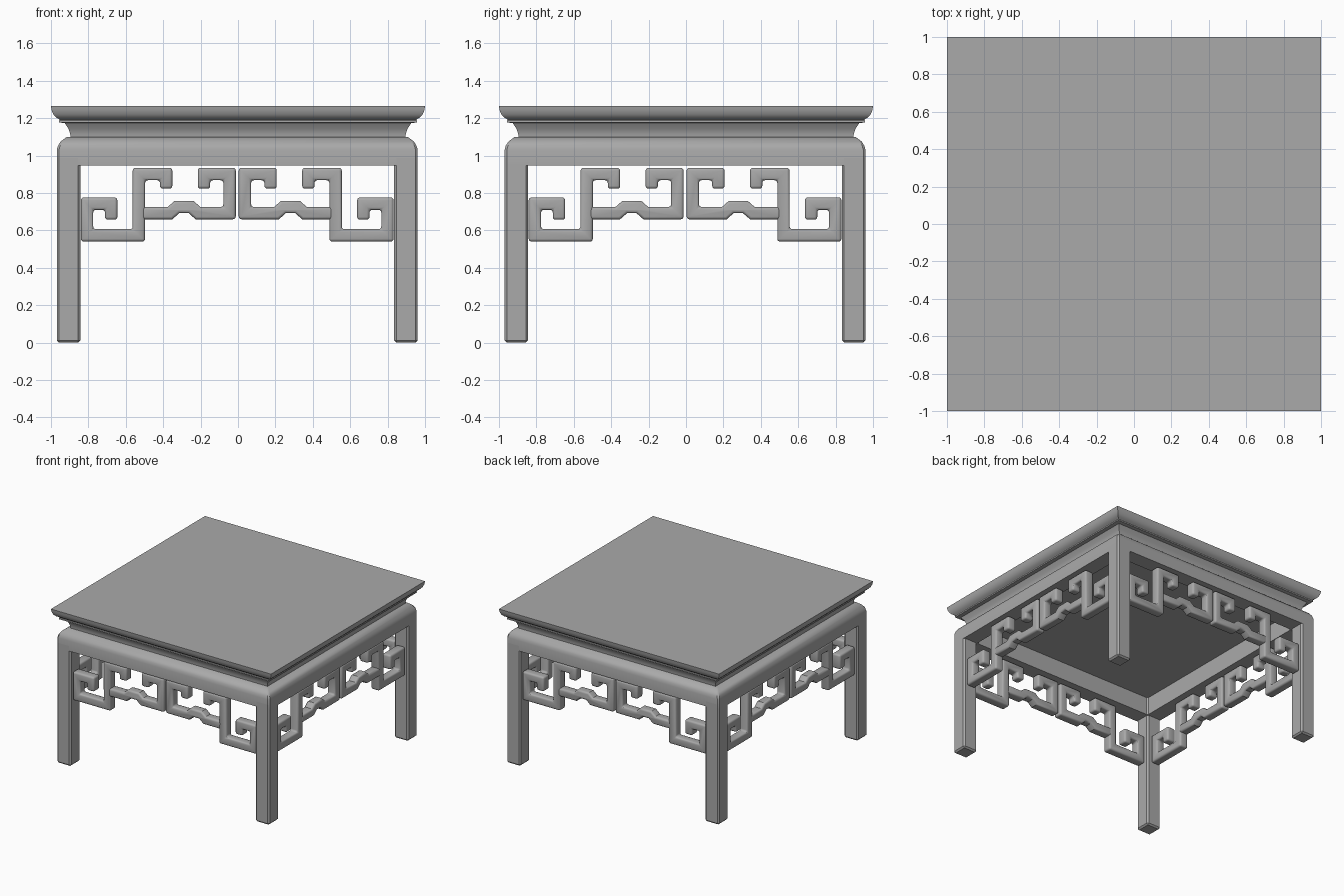
import bpy, bmesh, math
from mathutils import Vector, Matrix

cube = bpy.data.objects.get("Cube")
if cube:
    bpy.data.objects.remove(cube, do_unlink=True)

grey = bpy.data.materials.new("grey lacquer")
grey.use_nodes = True
colour = (0.4, 0.4, 0.4, 1)
grey.diffuse_color = colour
grey.node_tree.nodes["Principled BSDF"].inputs["Base Color"].default_value = colour

OFFSET = Vector((-0.004, -0.005, 0))   # the under-frame sits a hair off centre
CHAMFER = 0.012                        # cut on leg and apron corners


def finish(bm, name, bevel=0, segments=1):
    bmesh.ops.recalc_face_normals(bm, faces=bm.faces)
    mesh = bpy.data.meshes.new(name)
    bm.to_mesh(mesh)
    bm.free()
    obj = bpy.data.objects.new(name, mesh)
    bpy.context.collection.objects.link(obj)
    mesh.materials.append(grey)
    bpy.ops.object.select_all(action='DESELECT')
    obj.select_set(True)
    bpy.context.view_layer.objects.active = obj
    if bevel:
        mod = obj.modifiers.new("Soft edges", 'BEVEL')
        mod.width = bevel
        mod.segments = segments
        mod.limit_method = 'ANGLE'
        mod.angle_limit = math.radians(50)
        bpy.ops.object.modifier_apply(modifier=mod.name)
    bpy.ops.object.shade_smooth_by_angle(angle=math.radians(35))
    return obj


def square_ring(bm, half, z, cut):
    """Corner vertices of a square, each corner split in two if it is cut."""
    points = []
    for k in range(4):
        turn = Matrix.Rotation(k * math.pi / 2, 3, 'Z')
        corner = [(half, half - cut, z), (half - cut, half, z)] if cut else [(half, half, z)]
        points += [turn @ Vector(p) for p in corner]
    return [bm.verts.new(p) for p in points]


def square_loft(name, profile, closed, cut=0):
    """Stack square rings of (half width, height); closed joins last to first."""
    bm = bmesh.new()
    rings = [square_ring(bm, half, z, cut) for half, z in profile]
    pairs = list(zip(rings, rings[1:]))
    if closed:
        pairs.append((rings[-1], rings[0]))
    else:
        bm.faces.new(rings[0])
        bm.faces.new(rings[-1])
    count = len(rings[0])
    for a, b in pairs:
        for i in range(count):
            j = (i + 1) % count
            bm.faces.new((a[i], a[j], b[j], b[i]))
    return finish(bm, name)


def strip_outline(path, half):
    """Mitred outline of a bar following a path in the x-z plane."""
    pts = [Vector(p) for p in path]
    left, right = [], []
    for i, p in enumerate(pts):
        before = (p - pts[i - 1]).normalized() if i else None
        after = (pts[i + 1] - p).normalized() if i < len(pts) - 1 else None
        before, after = before or after, after or before
        n1 = Vector((-before.y, before.x))
        n2 = Vector((-after.y, after.x))
        m = (n1 + n2) * (half / (1 + n1.dot(n2)))
        left.append(p + m)
        right.append(p - m)
    return left + right[::-1]


def fret_bar(name, path, turn, mirror, depth=0.075, inset=0.907):
    bm = bmesh.new()
    outline = strip_outline(path, 0.033)
    face = bm.faces.new([bm.verts.new((p.x, -inset - depth / 2, p.y)) for p in outline])
    ext = bmesh.ops.extrude_face_region(bm, geom=[face])
    verts = [v for v in ext["geom"] if isinstance(v, bmesh.types.BMVert)]
    bmesh.ops.translate(bm, verts=verts, vec=(0, depth, 0))
    if mirror:
        bmesh.ops.scale(bm, verts=bm.verts, vec=(-1, 1, 1))
    bmesh.ops.rotate(bm, verts=bm.verts, matrix=Matrix.Rotation(turn, 3, 'Z'))
    finish(bm, name, 0.015, 3).location = OFFSET


# Table top with its moulded rim and hollow waist
square_loft("table_top", [
    (0.896, 1.093), (0.897, 1.115), (0.906, 1.143), (0.926, 1.173),
    (0.956, 1.177), (0.956, 1.187), (0.953, 1.19), (0.96, 1.197),
    (0.973, 1.204), (0.987, 1.219), (0.997, 1.243), (1.0, 1.266)], False)

# Apron ring with a rounded shoulder, flush with the legs
square_loft("apron", [
    (0.839, 0.947), (0.965, 0.947), (0.965, 1.03), (0.959, 1.052),
    (0.944, 1.075), (0.914, 1.098), (0.839, 1.098)], True, CHAMFER).location = OFFSET

# Four square legs
for side, sx in (("right", -1), ("left", 1)):
    for end, sy in (("front", -1), ("back", 1)):
        bm = bmesh.new()
        bmesh.ops.create_cube(bm, size=1)
        bmesh.ops.scale(bm, verts=bm.verts, vec=(0.126, 0.126, 1.0))
        bmesh.ops.translate(bm, verts=bm.verts, vec=(sx * 0.902, sy * 0.902, 0.5))
        finish(bm, f"leg_{end}_{side}", CHAMFER).location = OFFSET

# Fretwork: an inner scroll with a humped rail, and an outer stepped scroll
inner = [(0.178, 0.823), (0.178, 0.901), (0.041, 0.901), (0.041, 0.692), (0.21, 0.692),
         (0.247, 0.725), (0.322, 0.725), (0.36, 0.692), (0.51, 0.692)]
outer = [(0.38, 0.823), (0.38, 0.901), (0.526, 0.901), (0.526, 0.573),
         (0.803, 0.573), (0.803, 0.743), (0.674, 0.743), (0.674, 0.657)]
for k, side in enumerate(("front", "left", "back", "right")):
    for half, mirror in (("a", False), ("b", True)):
        fret_bar(f"{side}_inner_scroll_{half}", inner, k * math.pi / 2, mirror)
        fret_bar(f"{side}_outer_scroll_{half}", outer, k * math.pi / 2, mirror)
